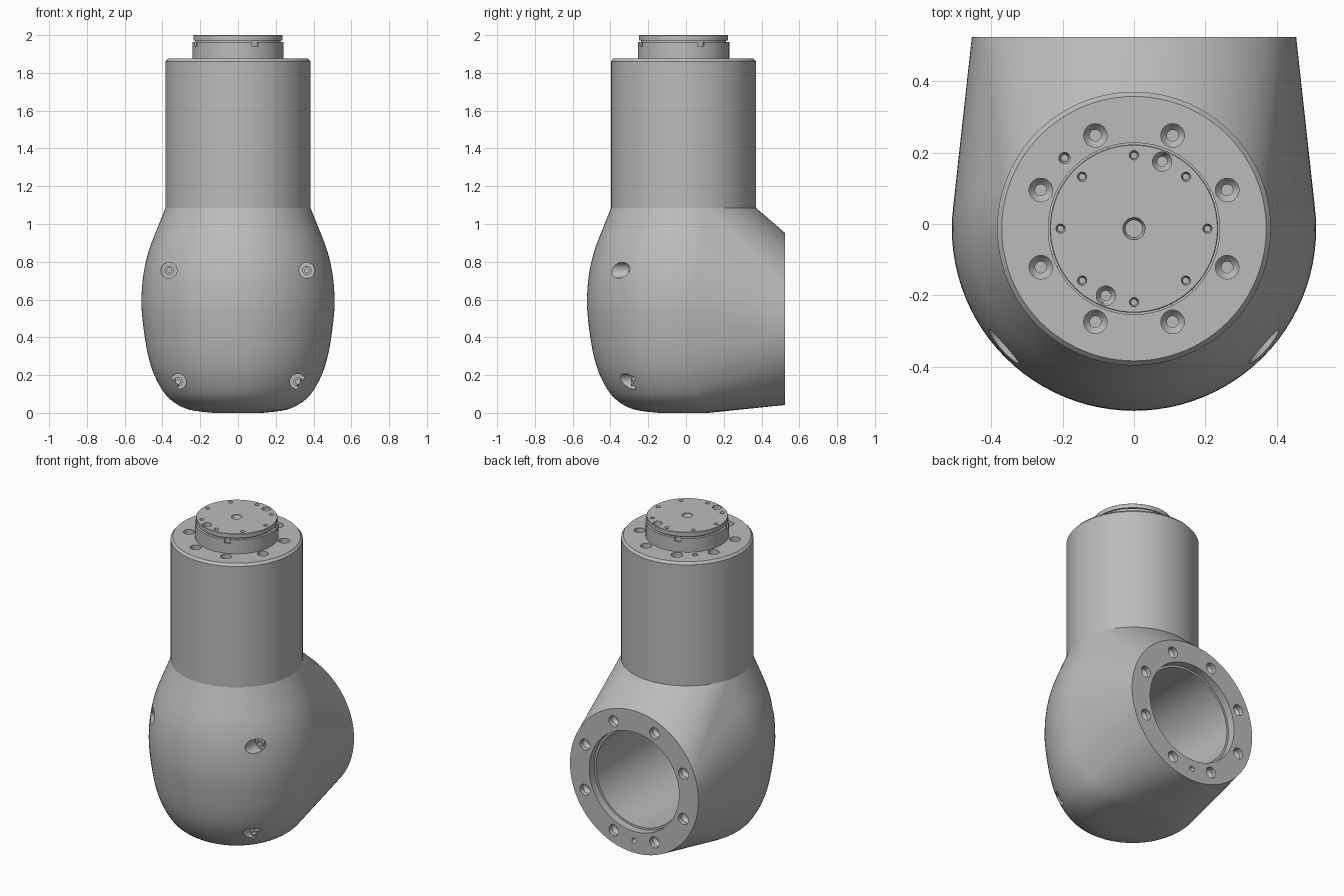
import bpy, bmesh, math
from mathutils import Matrix, Vector

if "Cube" in bpy.data.objects:
    bpy.data.objects.remove(bpy.data.objects["Cube"])

AXIS_Y = -0.013      # tower axis
NOZZLE_Z = 0.497     # centre height of the rear opening
BACK = 0.525
SIDES = 96

metal = bpy.data.materials.new("satin_grey")
metal.use_nodes = True
grey = (0.5, 0.5, 0.5, 1)
metal.diffuse_color = grey
metal.node_tree.nodes["Principled BSDF"].inputs["Base Color"].default_value = grey


def lathe(bm, profile, matrix, steps):
    """Add a solid of revolution around local z to bm."""
    part = bmesh.new()
    verts = [part.verts.new((r, 0, z)) for r, z in profile]
    edges = [part.edges.new(pair) for pair in zip(verts, verts[1:])]
    bmesh.ops.spin(part, geom=verts + edges, cent=(0, 0, 0), axis=(0, 0, 1),
                   angle=math.tau, steps=steps, use_merge=True)
    bmesh.ops.remove_doubles(part, verts=part.verts, dist=1e-5)
    bmesh.ops.recalc_face_normals(part, faces=part.faces)
    part.transform(matrix)
    mesh = bpy.data.meshes.new("part")
    part.to_mesh(mesh)
    part.free()
    bm.from_mesh(mesh)
    bpy.data.meshes.remove(mesh)


def hole(bm, matrix, r, depth, inner_r, inner_depth):
    """Stepped screw hole with a conical seat, opening towards local +z."""
    lathe(bm, [(0, -inner_depth), (inner_r, -inner_depth), (inner_r, -depth - 0.01),
               (r * 0.8, -depth), (r, -depth + 0.01), (r, 0.03), (0, 0.03)], matrix, 32)


def make_object(name, bm):
    mesh = bpy.data.meshes.new(name)
    bm.to_mesh(mesh)
    bm.free()
    obj = bpy.data.objects.new(name, mesh)
    bpy.context.collection.objects.link(obj)
    return obj


def finish(obj, cuts):
    """Cut the holes, then shade smooth with sharp edges."""
    cutter = make_object(obj.name + "_cutter", cuts)
    cutter.hide_render = True
    bpy.ops.object.select_all(action='DESELECT')
    bpy.context.view_layer.objects.active = obj
    obj.select_set(True)
    mod = obj.modifiers.new("holes", 'BOOLEAN')
    mod.operation, mod.solver, mod.object = 'DIFFERENCE', 'EXACT', cutter
    bpy.ops.object.modifier_apply(modifier=mod.name)
    bpy.data.objects.remove(cutter)
    obj.data.materials.clear()
    obj.data.materials.append(metal)
    bpy.ops.object.shade_smooth_by_angle(angle=math.radians(28))
    obj.modifiers.new("clean_shading", 'WEIGHTED_NORMAL').keep_sharp = True


def smooth_curve(points, n=4):
    """Catmull-Rom curve through the points."""
    p = [Vector(q) for q in points]
    p = [2 * p[0] - p[1]] + p + [2 * p[-1] - p[-2]]
    out = []
    for a, b, c, d in zip(p, p[1:], p[2:], p[3:]):
        for i in range(n):
            t = i / n
            out.append(0.5 * (2 * b + (c - a) * t + (2 * a - 5 * b + 4 * c - d) * t * t
                              + (3 * b - a - 3 * c + d) * t ** 3))
    return out + [p[-2]]


def at(x, y, z):
    return Matrix.Translation((x, y, z))


def bolt_circle(radius, count=8, start=22.5):
    for i in range(count):
        a = math.radians(start) + math.tau * i / count
        yield radius * math.cos(a), radius * math.sin(a)


FACE_BACK = Matrix.Rotation(-math.pi / 2, 4, 'X')
FACE_FRONT = Matrix.Rotation(math.pi / 2, 4, 'X')

# Housing: rounded bowl stretched tangentially to the round rear opening
bowl = smooth_curve([(0.13, 0.0), (0.25, 0.015), (0.33, 0.05), (0.39, 0.105), (0.443, 0.2),
                     (0.475, 0.3), (0.495, 0.41), (0.508, 0.52), (0.511, 0.6), (0.505, 0.7),
                     (0.488, 0.8), (0.458, 0.9), (0.416, 1.0), (0.384, 1.085)])
bm = bmesh.new()
for i in range(SIDES):
    c, s = math.cos(math.tau * i / SIDES), math.sin(math.tau * i / SIDES)
    for r, z in bowl:
        bm.verts.new((r * c, AXIS_Y + r * s, z))
    bm.verts.new((0.455 * c, BACK, NOZZLE_Z + 0.455 * s))
hull = bmesh.ops.convex_hull(bm, input=bm.verts)
loose = [v for v in bm.verts if not v.link_faces]
bmesh.ops.delete(bm, geom=loose, context='VERTS')
bmesh.ops.dissolve_limit(bm, angle_limit=0.001, verts=bm.verts, edges=bm.edges)
bmesh.ops.recalc_face_normals(bm, faces=bm.faces)
housing = make_object("housing", bm)

# Housing cuts: stepped bore, rear bolt circle, pin hole, front screw pockets
cuts = bmesh.new()
nozzle = at(0, BACK, NOZZLE_Z) @ FACE_BACK
lathe(cuts, [(0, -0.83), (0.305, -0.83), (0.305, -0.05), (0.318, -0.05),
             (0.318, 0.05), (0, 0.05)], nozzle, SIDES)
for u, v in bolt_circle(0.378):
    hole(cuts, nozzle @ at(u, v, 0), 0.035, 0.04, 0.018, 0.09)
hole(cuts, nozzle @ at(0, 0.378, 0), 0.017, 0.03, 0.01, 0.05)
for side in (-1, 1):
    for x, z, floor in ((0.365, 0.755, -0.285), (0.317, 0.165, -0.27)):
        pocket = at(side * x, floor, z) @ FACE_FRONT
        lathe(cuts, [(0, -0.03), (0.012, -0.03), (0.012, 0.02), (0.024, 0.02), (0.024, 0),
                     (0.042, 0), (0.042, 0.25), (0, 0.25)], pocket, 32)
finish(housing, cuts)

# Tower: straight cylinder with a small chamfer and a bolt circle on top
bm = bmesh.new()
top = at(0, AXIS_Y, 1.875)
lathe(bm, [(0, -0.8), (0.384, -0.8), (0.384, -0.015), (0.371, 0), (0, 0)], top, SIDES)
tower = make_object("tower", bm)
cuts = bmesh.new()
for u, v in bolt_circle(0.283):
    hole(cuts, top @ at(u, v, 0), 0.033, 0.04, 0.016, 0.09)
hole(cuts, top @ at(-0.195, 0.198, 0), 0.016, 0.03, 0.01, 0.05)
finish(tower, cuts)

# Output flange: stepped disc with a groove, side notches and tapped holes
bm = bmesh.new()
top = at(0, AXIS_Y, 2.0)
lathe(bm, [(0, -0.15), (0.242, -0.15), (0.242, -0.036), (0.226, -0.036), (0.226, -0.028),
           (0.236, -0.028), (0.236, -0.002), (0.234, 0), (0, 0)], top, SIDES)
flange = make_object("output_flange", bm)
cuts = bmesh.new()
for u, v in bolt_circle(0.206, start=0):
    hole(cuts, top @ at(u, v, 0), 0.013, 0.012, 0.008, 0.05)
for sign in (-1, 1):
    hole(cuts, top @ at(sign * 0.079, sign * 0.188, 0), 0.027, 0.03, 0.014, 0.06)
hole(cuts, top, 0.031, 0.02, 0.024, 0.12)
for i in range(4):
    turn = Matrix.Rotation(math.radians(22 + 90 * i), 4, 'Z')
    bmesh.ops.create_cube(cuts, size=1, matrix=top @ turn @ at(0.25, 0, -0.046)
                          @ Matrix.Diagonal((0.04, 0.036, 0.03, 1)))
finish(flange, cuts)
